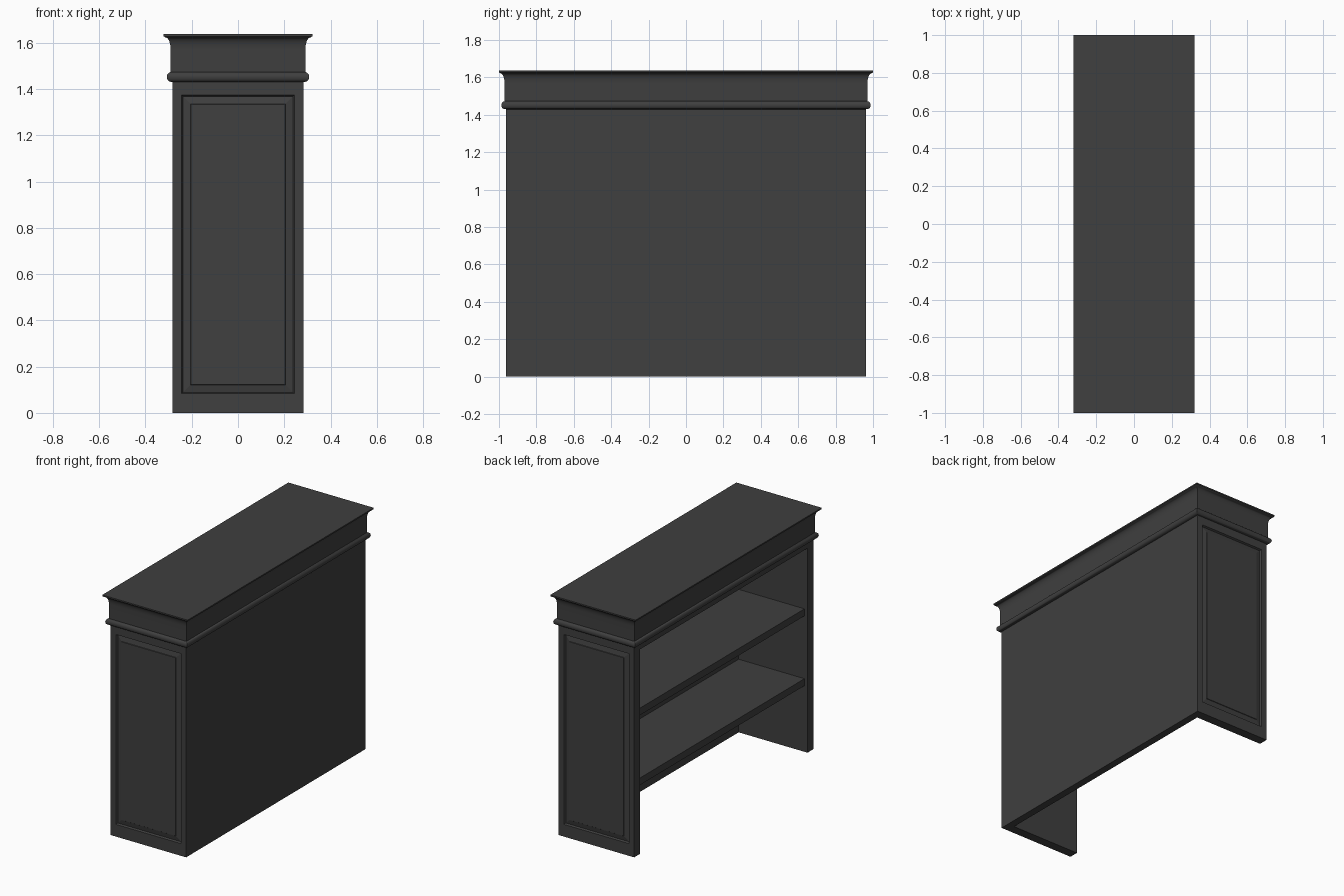
import bpy, bmesh, math

cube = bpy.data.objects.get("Cube")
if cube:
    bpy.data.objects.remove(cube, do_unlink=True)

# Single dark painted finish
paint = bpy.data.materials.new("charcoal_paint")
paint.use_nodes = True
colour = (0.05, 0.05, 0.05, 1)
paint.diffuse_color = colour
bsdf = next(n for n in paint.node_tree.nodes if n.type == "BSDF_PRINCIPLED")
bsdf.inputs["Base Color"].default_value = colour
bsdf.inputs["Roughness"].default_value = 0.6

HX, HY = 0.284, 0.963      # half depth and half length of the carcass
BODY_TOP = 1.43
SIDE, BACK = 0.063, 0.05   # board thicknesses
INNER = HY - SIDE


def loft(name, rings, smooth=False):
    """Skin a stack of four-cornered rings and cap both ends."""
    bm = bmesh.new()
    loops = [[bm.verts.new(p) for p in ring] for ring in rings]
    for a, b in zip(loops, loops[1:]):
        for i in range(4):
            j = (i + 1) % 4
            bm.faces.new((a[i], a[j], b[j], b[i]))
    bm.faces.new(loops[0])
    bm.faces.new(loops[-1])
    bmesh.ops.recalc_face_normals(bm, faces=bm.faces)
    mesh = bpy.data.meshes.new(name)
    bm.to_mesh(mesh)
    bm.free()
    mesh.materials.append(paint)
    obj = bpy.data.objects.new(name, mesh)
    bpy.context.collection.objects.link(obj)
    if smooth:
        bpy.ops.object.select_all(action="DESELECT")
        obj.select_set(True)
        bpy.context.view_layer.objects.active = obj
        bpy.ops.object.shade_smooth_by_angle(angle=math.radians(40))
    return obj


def flat_ring(x0, x1, y0, y1, z):
    return [(x0, y0, z), (x1, y0, z), (x1, y1, z), (x0, y1, z)]


def upright_ring(hx, z0, z1, y):
    return [(-hx, y, z0), (hx, y, z0), (hx, y, z1), (-hx, y, z1)]


def board(name, x0, x1, z0, z1):
    """Board spanning between the two end panels."""
    return loft(name, [flat_ring(x0, x1, -INNER, INNER, z) for z in (z0, z1)])


# End panels: frame, small step down, bevel rising to a raised field
for side, name in ((-1, "front_end_panel"), (1, "back_end_panel")):
    loft(name, [
        upright_ring(HX, 0, BODY_TOP, side * INNER),
        upright_ring(HX, 0, BODY_TOP, side * HY),
        upright_ring(0.244, 0.083, 1.374, side * HY),
        upright_ring(0.238, 0.089, 1.368, side * (HY - 0.012)),
        upright_ring(0.205, 0.121, 1.336, side * (HY - 0.005)),
        upright_ring(0.203, 0.123, 1.334, side * (HY - 0.002)),
    ])

# Carcass boards and shelves, open on the -x side
board("rear_panel", HX - BACK, HX, 0, BODY_TOP)
board("top_board", -HX, HX - BACK, 1.39, BODY_TOP)
for name, top in (("lower_shelf", 0.497), ("upper_shelf", 0.972)):
    board(name, -HX + 0.023, HX - BACK, top - 0.048, top)

# Cornice profile as (overhang, height): bead, neck, concave flare, lip
profile = [(0.0, BODY_TOP)]
for i in range(9):
    a = -math.pi / 2 + math.pi * i / 8
    profile.append((0.007 + 0.017 * math.cos(a), 1.452 + 0.021 * math.sin(a)))
for i in range(7):
    a = math.pi / 2 * i / 6
    profile.append((0.007 + 0.027 * (1 - math.cos(a * 0.9)), 1.57 + 0.053 * math.sin(a)))
profile += [(0.037, 1.628), (0.037, 1.637)]
loft("cornice", [flat_ring(-HX - o, HX + o, -HY - o, HY + o, z) for o, z in profile], True)
